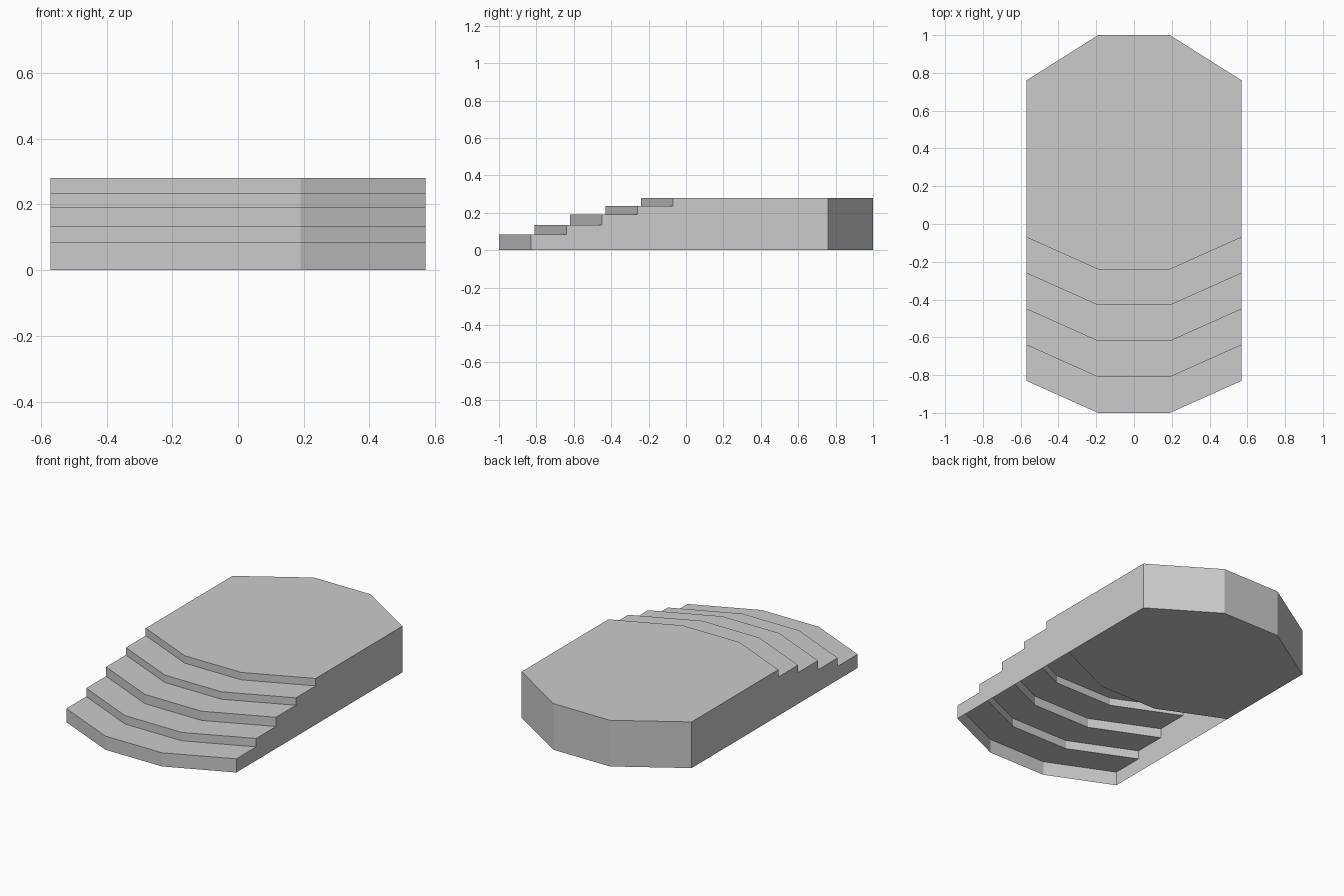
import bpy, bmesh

if "Cube" in bpy.data.objects:
    bpy.data.objects.remove(bpy.data.objects["Cube"])

HALF_W, HALF_IN = 0.57, 0.19          # outer and inner half widths
BOW = 0.17                            # how far each step bows forward
RUN = 0.19                            # tread depth
HEIGHTS = [0.083, 0.134, 0.19, 0.235, 0.28]
TOP = HEIGHTS[-1]


def front_line(k):
    """Plan outline of riser k, left to right."""
    y = -0.83 + RUN * k
    return [(-HALF_W, y), (-HALF_IN, y - BOW), (HALF_IN, y - BOW), (HALF_W, y)]


def finish(bm, name):
    mesh = bpy.data.meshes.new(name)
    bm.to_mesh(mesh)
    bm.free()
    obj = bpy.data.objects.new(name, mesh)
    bpy.context.collection.objects.link(obj)


# Platform: closed prism with faceted ends
bm = bmesh.new()
outline = front_line(5) + [(HALF_W, 0.76), (HALF_IN, 1), (-HALF_IN, 1), (-HALF_W, 0.76)]
base = bm.faces.new([bm.verts.new((x, y, 0)) for x, y in outline])
ext = bmesh.ops.extrude_face_region(bm, geom=[base], use_keep_orig=True)
bmesh.ops.translate(bm, vec=(0, 0, TOP),
                    verts=[v for v in ext["geom"] if isinstance(v, bmesh.types.BMVert)])
bmesh.ops.recalc_face_normals(bm, faces=bm.faces)
finish(bm, "platform")

# Steps: a folded ribbon of risers and treads, hollow underneath
bm = bmesh.new()
levels = [0] + HEIGHTS
rows = []
for k in range(5):
    for z in (levels[k], levels[k + 1]):
        rows.append([bm.verts.new((x, y, z)) for x, y in front_line(k)])
rows.append([bm.verts.new((x, y, TOP)) for x, y in front_line(5)])
for low, high in zip(rows, rows[1:]):
    for i in range(3):
        bm.faces.new((low[i], low[i + 1], high[i + 1], high[i]))

# Side walls closing the stepped profile
for i in (0, 3):
    x, y = front_line(5)[i]
    loop = [row[i] for row in rows] + [bm.verts.new((x, y, 0))]
    bm.faces.new(loop if i == 3 else loop[::-1])
for f in bm.faces:
    f.normal_update()
    if len(f.verts) > 4 and f.normal.x * f.verts[0].co.x < 0:
        f.normal_flip()
finish(bm, "steps")
